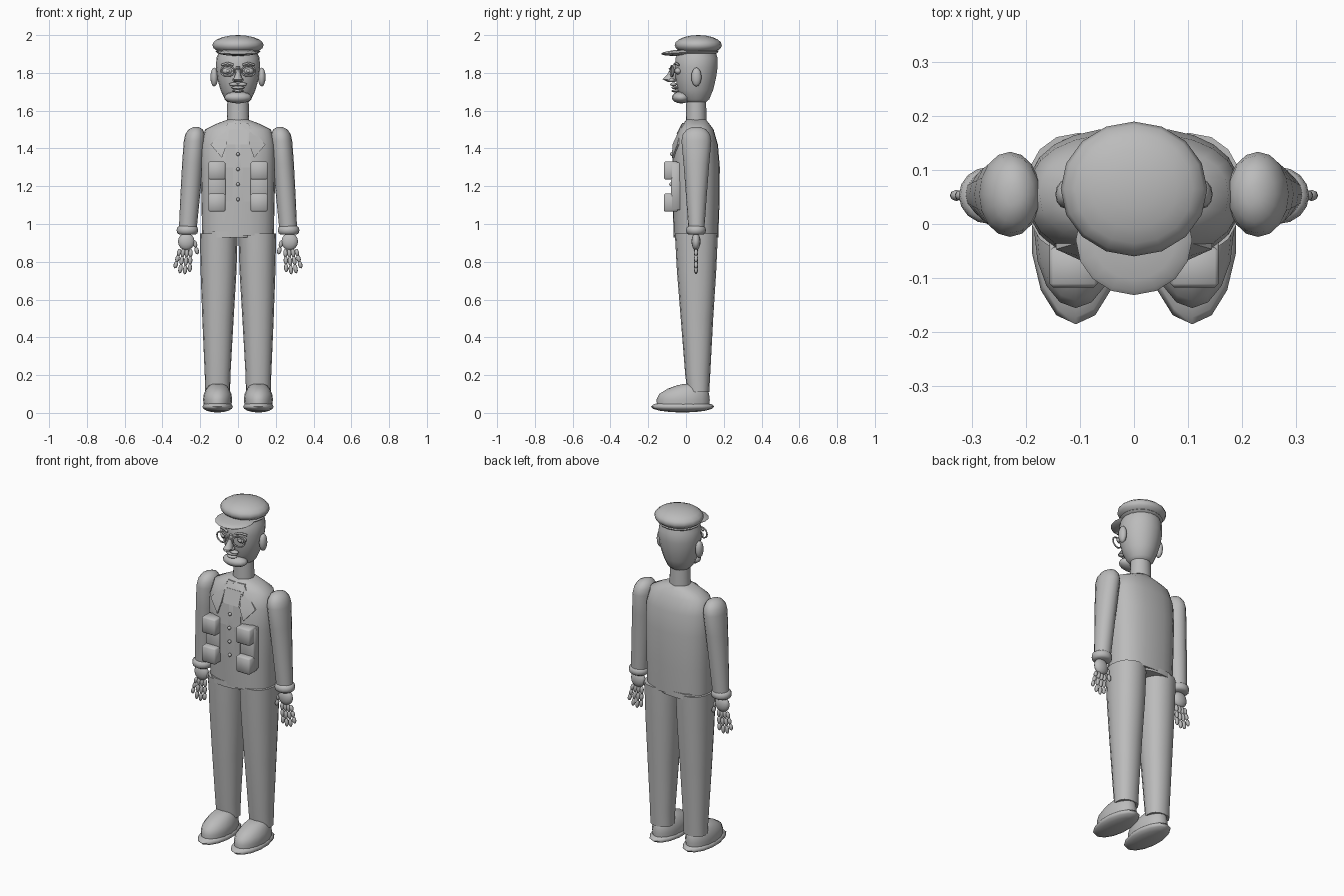
import bpy, bmesh, math
from mathutils import Matrix, Vector

if "Cube" in bpy.data.objects:
    bpy.data.objects.remove(bpy.data.objects["Cube"])

grey = bpy.data.materials.new("plain_grey")
grey.diffuse_color = (0.5, 0.5, 0.5, 1)
grey.use_nodes = True
grey.node_tree.nodes["Principled BSDF"].inputs["Base Color"].default_value = grey.diffuse_color


def finish(bm, name, angle=45):
    bmesh.ops.recalc_face_normals(bm, faces=bm.faces)
    me = bpy.data.meshes.new(name)
    bm.to_mesh(me)
    bm.free()
    me.shade_smooth()
    me.set_sharp_from_angle(angle=math.radians(angle))
    me.materials.append(grey)
    ob = bpy.data.objects.new(name, me)
    bpy.context.collection.objects.link(ob)
    return ob


def ball(name, c, r, seg=14, rings=8, rot=None):
    """Ellipsoid at c with radii r."""
    bm = bmesh.new()
    m = Matrix.Translation(c) @ (rot or Matrix()) @ Matrix.Diagonal((*r, 1))
    bmesh.ops.create_uvsphere(bm, u_segments=seg, v_segments=rings, radius=1, matrix=m)
    return finish(bm, name, 75)


def box(name, c, size, bevel=0.006):
    bm = bmesh.new()
    m = Matrix.Translation(c) @ Matrix.Diagonal((*size, 1))
    bmesh.ops.create_cube(bm, size=1, matrix=m)
    bmesh.ops.bevel(bm, geom=bm.edges[:], offset=bevel, segments=1, affect='EDGES')
    return finish(bm, name, 50)


def sgnpow(v, p):
    return math.copysign(abs(v) ** p, v)


def loft(name, rings, n=16, e=2.0):
    """Skin of stacked super-ellipses: (cx, cy, z, rx, ry)."""
    bm = bmesh.new()
    loops = []
    for cx, cy, z, rx, ry in rings:
        loops.append([bm.verts.new((cx + rx * sgnpow(math.cos(2 * math.pi * i / n), 2 / e),
                                    cy + ry * sgnpow(math.sin(2 * math.pi * i / n), 2 / e), z))
                      for i in range(n)])
    for a, b in zip(loops, loops[1:]):
        for i in range(n):
            j = (i + 1) % n
            bm.faces.new((a[i], a[j], b[j], b[i]))
    bm.faces.new(loops[0])
    bm.faces.new(loops[-1])
    return finish(bm, name, 50)


def wire(name, pts, r, closed=False):
    """Round tube along points."""
    cu = bpy.data.curves.new(name, 'CURVE')
    cu.dimensions = '3D'
    cu.bevel_depth, cu.bevel_resolution, cu.use_fill_caps = r, 1, True
    sp = cu.splines.new('POLY')
    sp.points.add(len(pts) - 1)
    for p, co in zip(sp.points, pts):
        p.co = (*co, 1)
    sp.use_cyclic_u = closed
    cu.materials.append(grey)
    ob = bpy.data.objects.new(name, cu)
    bpy.context.collection.objects.link(ob)


# jacket body
torso = [(0, .053, .94, .190, .118), (0, .053, 1.10, .193, .124), (0, .052, 1.30, .198, .127),
         (0, .052, 1.42, .196, .117), (0, .054, 1.50, .175, .092), (0, .054, 1.53, .115, .070),
         (0, .054, 1.553, .055, .052)]
loft("jacket", torso, 24, 2.4)


def front_y(x, z):
    """Depth of the jacket front at (x, z)."""
    for a, b in zip(torso, torso[1:]):
        if z <= b[2]:
            t = max(0, (z - a[2]) / (b[2] - a[2]))
            cy, rx, ry = (a[k] + (b[k] - a[k]) * t for k in (1, 3, 4))
            return cy - ry * (1 - min(.98, abs(x) / rx) ** 2.4) ** (1 / 2.4)
    return 0.0


def plate(name, pts, lift):
    """Thin cloth piece laid over the jacket front."""
    bm = bmesh.new()
    top = [bm.verts.new((x, front_y(x, z) - lift, z)) for x, z in pts]
    low = [bm.verts.new((x, front_y(x, z) + .006, z)) for x, z in pts]
    bm.faces.new(top)
    bm.faces.new(low)
    for i in range(len(pts)):
        j = (i + 1) % len(pts)
        bm.faces.new((top[i], top[j], low[j], low[i]))
    bmesh.ops.triangulate(bm, faces=bm.faces[:])
    finish(bm, name, 30)


# shirt front, buttons, hem
for i, (a, b, w) in enumerate([(1.12, 1.30, .07), (1.30, 1.42, .066), (1.42, 1.50, .05)]):
    plate(f"shirt_front_{i}", [(-w, a), (w, a), (w, b), (-w, b)], .003)
for i, z in enumerate((1.13, 1.21, 1.29, 1.37)):
    ball(f"button_{i}", (0, front_y(0, z) - .006, z), (.010, .010, .010), 10, 6)
loft("jacket_hem", [(-.045, .053, .928, .125, .118), (-.045, .053, .96, .125, .118)], 20, 3)

# neck, head, chin beard
loft("neck", [(0, .054, 1.53, .06, .055), (0, .054, 1.67, .056, .052)], 16)
loft("head", [(0, .055, 1.635, .045, .04), (0, .052, 1.66, .070, .072), (0, .05, 1.71, .093, .095),
              (0, .052, 1.77, .110, .108), (0, .054, 1.83, .117, .115), (0, .056, 1.88, .114, .113),
              (0, .06, 1.93, .090, .09)], 18)
ball("beard", (0, -.025, 1.67), (.074, .05, .032))
# cap
ball("cap_crown", (0, .065, 1.947), (.136, .125, .053), 16, 10)
ball("cap_band", (0, .06, 1.912), (.118, .112, .022), 16, 8)
ball("cap_brim", (0, -.03, 1.907), (.108, .102, .016), 16, 8, Matrix.Rotation(.06, 4, 'X'))

# nose and mouth
loft("nose", [(0, -.075, 1.752, .022, .02), (0, -.088, 1.766, .026, .036),
              (0, -.072, 1.79, .015, .028), (0, -.06, 1.835, .010, .016)], 8)
ball("upper_lip", (0, -.055, 1.722), (.036, .022, .009), 12, 6)
ball("lower_lip", (0, -.055, 1.704), (.030, .022, .008), 12, 6)
wire("glasses_bridge", [(-.022, -.08, 1.815), (0, -.088, 1.823), (.022, -.08, 1.815)], .004)

for s, side in ((-1, "right"), (1, "left")):
    # face details
    ball(f"ear_{side}", (s * .126, .055, 1.778), (.020, .027, .050), 12, 8)
    ball(f"eye_{side}", (s * .055, -.042, 1.81), (.028, .02, .018), 12, 8)
    ball(f"pupil_{side}", (s * .055, -.06, 1.81), (.010, .007, .010), 10, 6)
    ball(f"moustache_{side}", (s * .022, -.066, 1.739), (.027, .018, .010), 12, 6)
    ball(f"nostril_{side}", (s * .018, -.077, 1.762), (.012, .016, .011), 10, 6)
    ring = [(s * .056 + .035 * math.cos(t * math.pi / 8), -.074 + .008 * (s * math.cos(t * math.pi / 8)),
             1.81 + .029 * math.sin(t * math.pi / 8)) for t in range(16)]
    wire(f"glasses_rim_{side}", ring, .0045, True)
    wire(f"brow_{side}", [(s * .025, -.062, 1.843), (s * .055, -.055, 1.853), (s * .086, -.038, 1.842)], .006)

    # lapels and collar
    plate(f"lapel_{side}", [(s * .055, 1.53), (s * .145, 1.42), (s * .085, 1.35), (s * .060, 1.42)], .010)
    plate(f"collar_{side}", [(s * .008, 1.535), (s * .055, 1.535), (s * .062, 1.48)], .008)

    # chest pockets and the panel behind them
    box(f"pocket_panel_{side}", (s * .112, -.054, 1.20), (.09, .05, .25), .004)
    for z, part in ((1.283, "upper"), (1.113, "lower")):
        box(f"{part}_pocket_{side}", (s * .112, -.080, z), (.090, .075, .095), .007)

    # sleeve and cuff
    loft(f"sleeve_{side}", [(s * x, .055, z, rx, ry) for x, z, rx, ry in (
        (.266, .97, .047, .042), (.253, 1.15, .052, .055), (.240, 1.32, .056, .068),
        (.230, 1.44, .057, .079), (.227, 1.475, .052, .072), (.224, 1.50, .038, .052),
        (.222, 1.513, .015, .022))], 16)
    loft(f"cuff_{side}", [(s * .268, .053, z, .057 - d, .053 - d) for z, d in (
        (.944, .014), (.952, .003), (.967, 0), (.982, .003), (.990, .014))], 16)

    # palm, jointed fingers, thumb
    ball(f"palm_{side}", (s * .274, .053, .907), (.045, .024, .046), 14, 8)
    digits = [((.250 + .019 * i, .872 - .004 * abs(i - 1.5)), (.256 + .026 * i, tip))
              for i, tip in enumerate((.748, .737, .742, .768))]
    digits.append(((.232, .912), (.214, .842)))
    for k, (a, b) in enumerate(digits):
        a, b = (Vector((s * p[0], .053, p[1])) for p in (a, b))
        count = 3 if k < 4 else 2
        tilt = (b - a).to_track_quat('Z', 'Y').to_matrix().to_4x4()
        half = (b - a).length / count / 2
        for j in range(count):
            mid = a.lerp(b, (j + .5) / count)
            ball(f"finger_{side}_{k}_{j}", mid, (.0105, .0115, half * 1.15), 8, 6, tilt)

    # trouser leg
    loft(f"trouser_leg_{side}", [(s * x, y, z, rx, ry) for x, y, z, rx, ry in (
        (.108, .065, .11, .066, .058), (.108, .062, .20, .068, .066), (.106, .058, .50, .083, .086),
        (.103, .056, .75, .095, .104), (.102, .055, .95, .100, .114))], 16, 2.2)

    # shoe
    ball(f"shoe_sole_{side}", (s * .108, -.018, .033), (.083, .168, .031), 14, 8)
    loft(f"shoe_upper_{side}", [(s * .108, y, z, rx, ry) for y, z, rx, ry in (
        (-.015, .03, .072, .138), (-.015, .07, .077, .141), (-.010, .10, .073, .132),
        (.008, .128, .060, .105), (.020, .145, .046, .07), (.03, .153, .03, .045))], 16)
